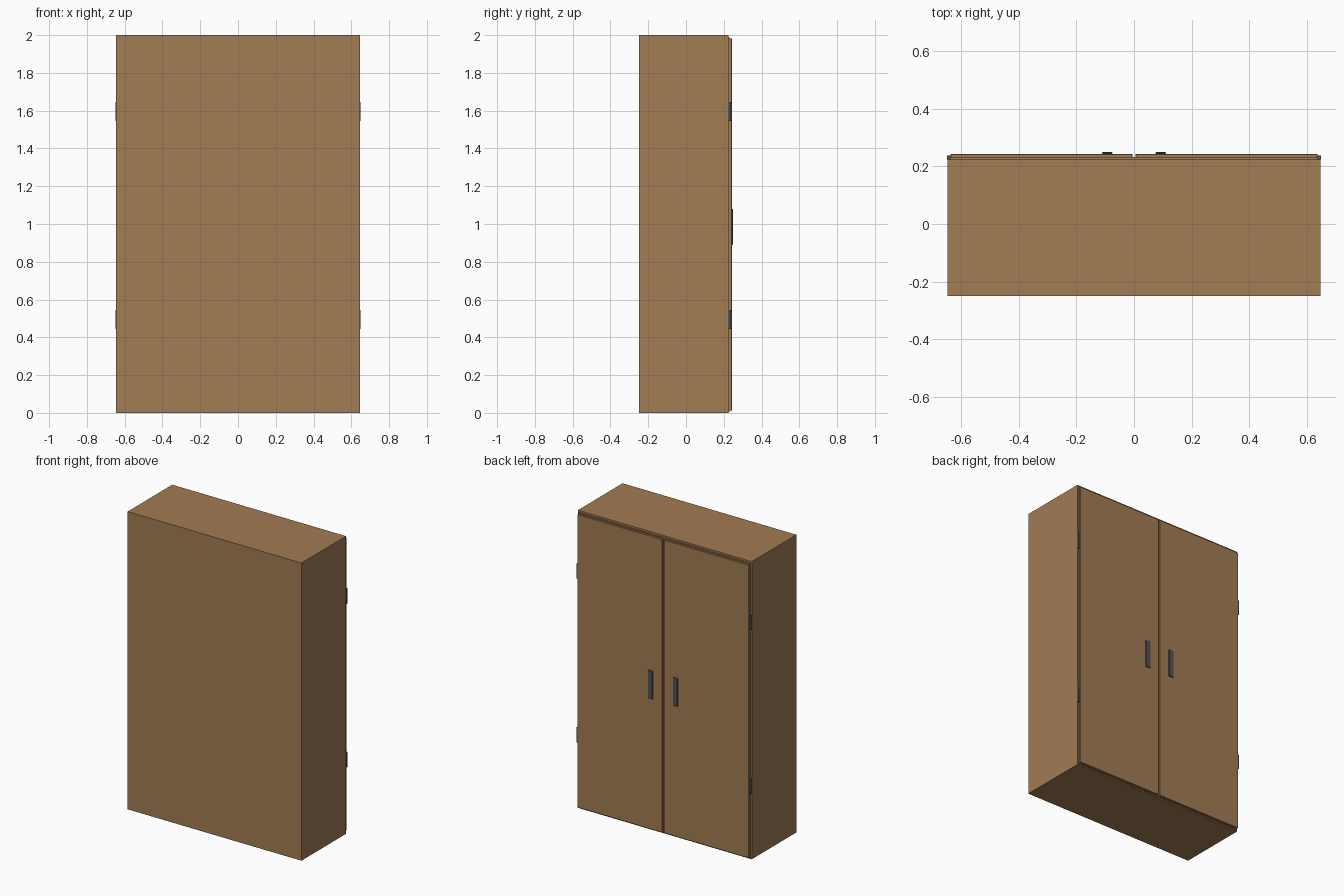
import bpy

if "Cube" in bpy.data.objects:
    bpy.data.objects.remove(bpy.data.objects["Cube"])


def material(name, rgb):
    m = bpy.data.materials.new(name)
    m.diffuse_color = (*rgb, 1.0)
    m.use_nodes = True
    m.node_tree.nodes["Principled BSDF"].inputs["Base Color"].default_value = m.diffuse_color
    return m


wood = material("brown wood", (0.36, 0.20, 0.088))
metal = material("dark grey metal", (0.085, 0.085, 0.09))


def box(name, x, y, z, mat, bevel=0.0):
    """Box from (min, max) ranges on each axis."""
    bpy.ops.mesh.primitive_cube_add(size=1)
    ob = bpy.context.object
    ob.name = name
    for v in ob.data.vertices:
        v.co = [r[0] if c < 0 else r[1] for c, r in zip(v.co, (x, y, z))]
    ob.data.materials.append(mat)
    if bevel:
        mod = ob.modifiers.new("Edge", 'BEVEL')
        mod.width = bevel
        mod.segments = 1
    return ob


def span(a, b, side):
    return tuple(sorted((a * side, b * side)))


# Cabinet carcass and the thin front frame behind the doors
box("cabinet_body", (-0.646, 0.646), (-0.249, 0.224), (0, 2), wood)
box("front_frame", (-0.638, 0.638), (0.224, 0.232), (0.008, 1.988), wood)

for side, label in ((-1, "left"), (1, "right")):
    # Door slab, leaving a narrow gap in the middle
    box(label + "_door", span(0.005, 0.637, side), (0.231, 0.2435),
        (0.012, 1.982), wood, 0.002)
    # Flat vertical handle
    box(label + "_handle", span(0.075, 0.111, side), (0.2425, 0.249),
        (0.89, 1.08), metal, 0.002)
    # Two hinges on the outer edge
    for z, pos in ((0.495, "lower"), (1.595, "upper")):
        box(f"{label}_{pos}_hinge", span(0.632, 0.649, side), (0.2235, 0.238),
            (z - 0.05, z + 0.05), metal)
